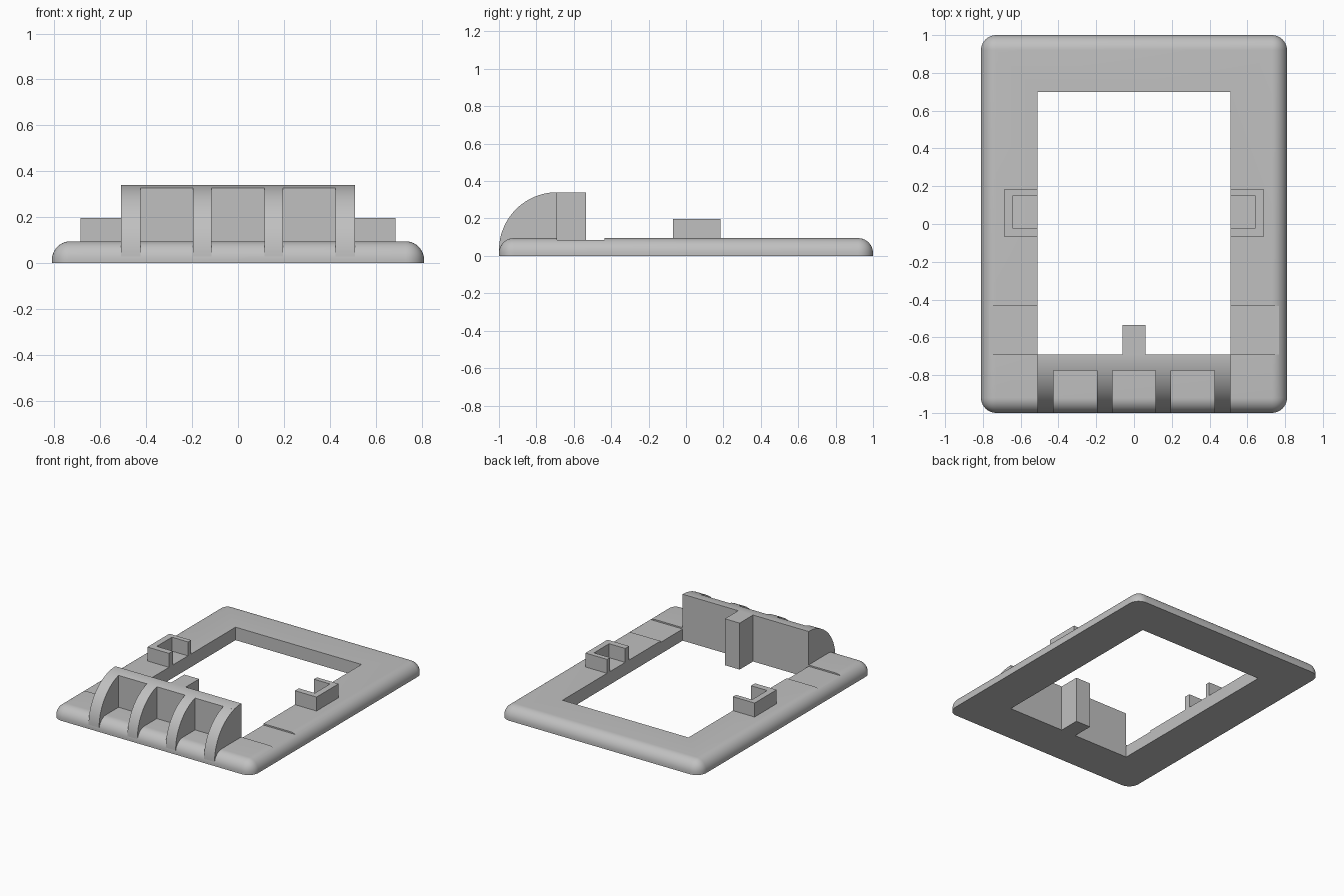
import bpy, bmesh, math
from mathutils import Vector

default = bpy.data.objects.get("Cube")
if default:
    bpy.data.objects.remove(default, do_unlink=True)

grey = bpy.data.materials.new("plain_grey")
grey.use_nodes = True
colour = (0.53, 0.53, 0.53, 1)
grey.diffuse_color = colour
grey.node_tree.nodes["Principled BSDF"].inputs["Base Color"].default_value = colour

HALF_W = 0.81         # frame half width
OPEN_X = 0.51         # half width of the opening
OPEN_FRONT = -0.69
OPEN_BACK = 0.70
TOP = 0.095           # frame thickness
HOOD_R = 0.31
HOOD_Z = 0.03


def finish(name, bm, smooth=False):
    bmesh.ops.recalc_face_normals(bm, faces=bm.faces)
    mesh = bpy.data.meshes.new(name)
    bm.to_mesh(mesh)
    bm.free()
    mesh.materials.append(grey)
    obj = bpy.data.objects.new(name, mesh)
    bpy.context.collection.objects.link(obj)
    if smooth:
        shade(obj)
    return obj


def activate(obj):
    bpy.ops.object.select_all(action='DESELECT')
    obj.select_set(True)
    bpy.context.view_layer.objects.active = obj


def shade(obj):
    activate(obj)
    bpy.ops.object.shade_smooth_by_angle(angle=math.radians(30))


def box_mesh(lo, hi):
    bm = bmesh.new()
    bmesh.ops.create_cube(bm, size=1)
    for v in bm.verts:
        v.co = Vector([(a + b) / 2 + c * (b - a) for a, b, c in zip(lo, hi, v.co)])
    return bm


def prism(name, points, axis, start, end, smooth=False):
    """Extrude a 2D outline along x (points are y, z) or z (points are x, y)."""
    bm = bmesh.new()
    place = (lambda p: (start, p[0], p[1])) if axis == 'x' else (lambda p: (p[0], p[1], start))
    face = bm.faces.new([bm.verts.new(place(p)) for p in points])
    out = bmesh.ops.extrude_face_region(bm, geom=[face])
    shift = Vector((end - start, 0, 0)) if axis == 'x' else Vector((0, 0, end - start))
    bmesh.ops.translate(bm, vec=shift, verts=[g for g in out["geom"] if isinstance(g, bmesh.types.BMVert)])
    return finish(name, bm, smooth)


def cut(obj, name, lo, hi):
    cutter = finish(name, box_mesh(lo, hi))
    cutter.hide_render = True
    mod = obj.modifiers.new(name, 'BOOLEAN')
    mod.operation = 'DIFFERENCE'
    mod.solver = 'EXACT'
    mod.object = cutter
    activate(obj)
    bpy.ops.object.modifier_apply(modifier=mod.name)
    bpy.data.objects.remove(cutter, do_unlink=True)


# Frame: slab with rounded corners and rounded upper rim
bm = box_mesh((-HALF_W, -1, 0), (HALF_W, 1, TOP))
rim = [e for e in bm.edges if sum(v.co.z for v in e.verts) > TOP / 2]
bmesh.ops.bevel(bm, geom=rim, offset=0.08, segments=10, profile=0.5, affect='EDGES')
frame = finish("frame", bm)
cut(frame, "opening_cutter", (-OPEN_X, OPEN_FRONT, -1), (OPEN_X, OPEN_BACK, 1))

# Shallow grooves across both side rails
for side in (-1, 1):
    xs = sorted((side * (OPEN_X - 0.001), side))
    cut(frame, "groove_cutter", (xs[0], OPEN_FRONT, TOP - 0.01), (xs[1], -0.435, 1))
shade(frame)


# Hood: quarter-round ribs in front of a solid back wall
def hood_profile(front):
    first = math.acos(min(1, (OPEN_FRONT - front) / HOOD_R))
    steps = 24
    angles = [first + (math.pi / 2 - first) * i / steps for i in range(steps + 1)]
    arc = [(OPEN_FRONT - HOOD_R * math.cos(a), HOOD_Z + HOOD_R * math.sin(a)) for a in angles]
    base = [(OPEN_FRONT, HOOD_Z)]
    if first > 0.01:
        base.append((front, HOOD_Z))
    return base + arc


prism("hood_back_wall", hood_profile(-0.775), 'x', -OPEN_X, OPEN_X, True)
ribs = (("outer", 0.425, OPEN_X), ("inner", 0.115, 0.195))
for label, a, b in ribs:
    prism("left_" + label + "_rib", hood_profile(-1), 'x', a, b, True)
    prism("right_" + label + "_rib", hood_profile(-1), 'x', -b, -a, True)

# Upright tab behind the hood, reaching down to the underside
finish("hood_tab", box_mesh((-0.06, OPEN_FRONT, 0), (0.06, -0.535, HOOD_Z + HOOD_R)))

# U-shaped clips on the side rails, open towards the opening
for label, s in (("left", 1), ("right", -1)):
    outline = [(OPEN_X, -0.07), (0.685, -0.07), (0.685, 0.185), (OPEN_X, 0.185),
               (OPEN_X, 0.15), (0.64, 0.15), (0.64, -0.025), (OPEN_X, -0.025)]
    prism(label + "_clip", [(s * x, y) for x, y in outline], 'z', TOP - 0.005, 0.197)
